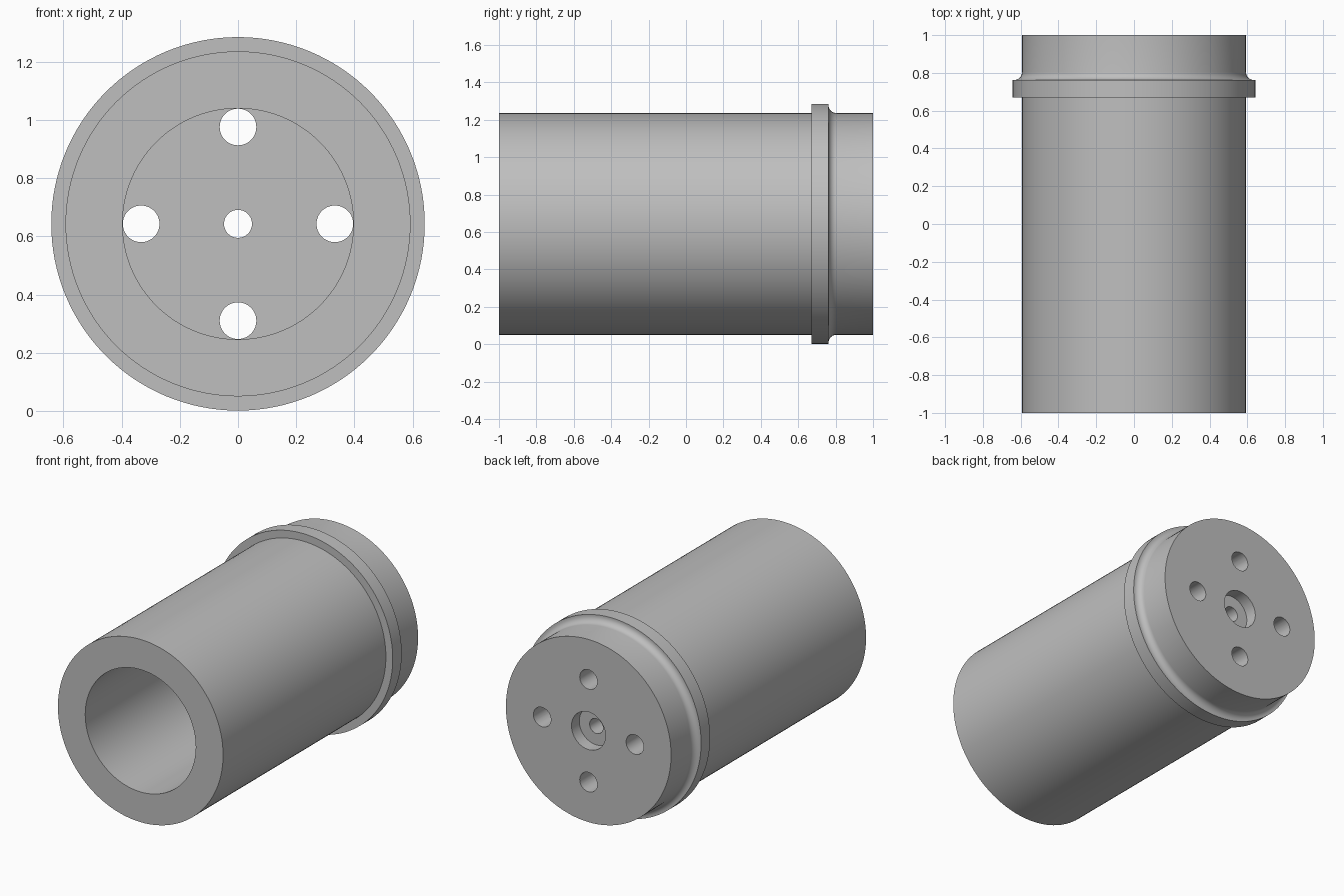
import bpy
import bmesh
from math import cos, sin, pi, radians
from mathutils import Matrix, Vector

SEGMENTS = 128
AXIS_Z = 0.643            # height of the sleeve axis
BODY_R, FLANGE_R, BORE_R = 0.593, 0.642, 0.397
FLOOR_Y = 0.8             # inner face of the end wall

cube = bpy.data.objects.get("Cube")
if cube:
    bpy.data.objects.remove(cube, do_unlink=True)

# Single grey metal
metal = bpy.data.materials.new("grey metal")
metal.use_nodes = True
grey = (0.52, 0.52, 0.52, 1)
metal.diffuse_color = grey
metal.node_tree.nodes["Principled BSDF"].inputs["Base Color"].default_value = grey


def finish(name, bm):
    """Turn a bmesh into a named object on the sleeve axis."""
    bmesh.ops.recalc_face_normals(bm, faces=bm.faces)
    mesh = bpy.data.meshes.new(name)
    bm.to_mesh(mesh)
    bm.free()
    mesh.materials.append(metal)
    obj = bpy.data.objects.new(name, mesh)
    obj.location.z = AXIS_Z
    bpy.context.collection.objects.link(obj)
    return obj


def lathe(name, profile):
    """Revolve a closed (radius, y) profile around the y axis."""
    bm = bmesh.new()
    rings = []
    for r, y in profile:
        angles = [2 * pi * i / SEGMENTS for i in range(SEGMENTS)]
        rings.append([bm.verts.new((r * cos(a), y, r * sin(a))) for a in angles])
    for k, ring in enumerate(rings):
        after = rings[(k + 1) % len(rings)]
        for i in range(SEGMENTS):
            j = (i + 1) % SEGMENTS
            bm.faces.new((ring[i], ring[j], after[j], after[i]))
    return finish(name, bm)


# Concave fillet from the flange back to the body
fillet_r = 0.042
fillet = [(BODY_R + fillet_r * (1 - sin(t)), 0.76 + fillet_r * (1 - cos(t)))
          for t in (pi / 2 * k / 8 for k in range(9))]

# Sleeve: outer wall, flange, end wall with counterbored centre hole, open bore
profile = [(BORE_R, -1), (BODY_R, -1), (BODY_R, 0.67), (FLANGE_R, 0.67), (FLANGE_R, 0.762)]
profile += [(r, y + 0.002) for r, y in fillet]
profile += [(BODY_R, 1), (0.122, 1), (0.122, 0.92), (0.048, 0.92),
            (0.048, FLOOR_Y), (BORE_R, FLOOR_Y)]
sleeve = lathe("flanged_sleeve", profile)

# Four bolt holes through the end wall
bm = bmesh.new()
for k in range(4):
    a = k * pi / 2
    place = Matrix.Translation(Vector((0.333 * cos(a), 0.9, 0.333 * sin(a))))
    bmesh.ops.create_cone(bm, cap_ends=True, segments=48, radius1=0.063, radius2=0.063,
                          depth=0.4, matrix=place @ Matrix.Rotation(pi / 2, 4, "X"))
cutter = finish("bolt_hole_cutter", bm)
cutter.hide_render = True

cut = sleeve.modifiers.new("bolt holes", "BOOLEAN")
cut.operation = "DIFFERENCE"
cut.solver = "EXACT"
cut.object = cutter

bpy.ops.object.select_all(action="DESELECT")
sleeve.select_set(True)
bpy.context.view_layer.objects.active = sleeve
bpy.ops.object.modifier_apply(modifier=cut.name)
bpy.data.objects.remove(cutter, do_unlink=True)
bpy.ops.object.shade_smooth_by_angle(angle=radians(30))
